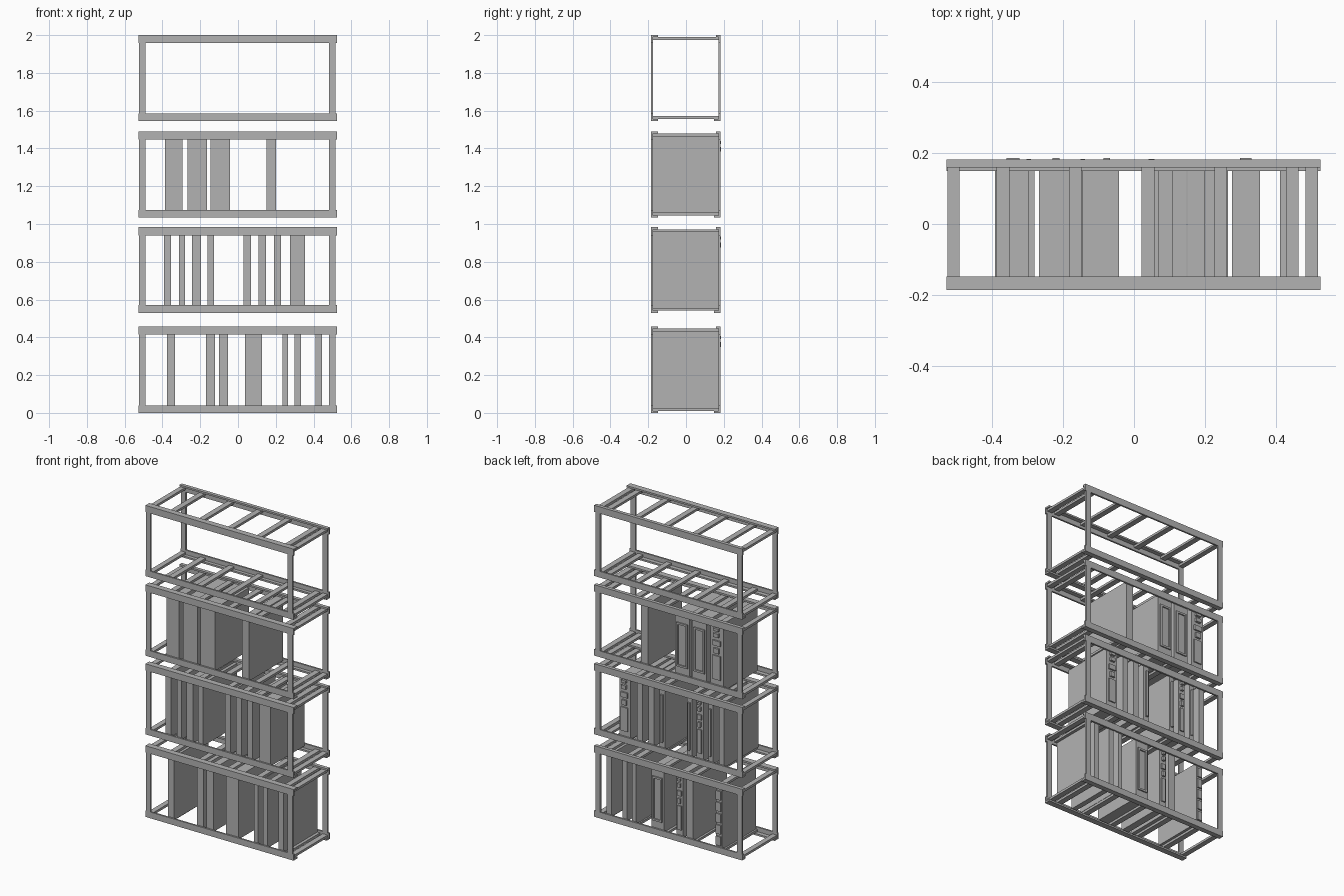
import bpy

cube = bpy.data.objects.get("Cube")
if cube:
    bpy.data.objects.remove(cube, do_unlink=True)

grey = bpy.data.materials.new("plain_grey")
grey.use_nodes = True
grey.diffuse_color = (0.45, 0.45, 0.45, 1)
grey.node_tree.nodes["Principled BSDF"].inputs["Base Color"].default_value = (0.45, 0.45, 0.45, 1)

FACES = ((0, 1, 3, 2), (4, 6, 7, 5), (0, 4, 5, 1), (2, 3, 7, 6), (0, 2, 6, 4), (1, 5, 7, 3))


def build(name, boxes):
    """One object from a list of boxes, each given as x, y and z ranges."""
    verts, faces = [], []
    for xs, ys, zs in boxes:
        base = len(verts)
        verts += [(x, y, z) for x in xs for y in ys for z in zs]
        faces += [[base + i for i in f] for f in FACES]
    mesh = bpy.data.meshes.new(name)
    mesh.from_pydata(verts, [], faces)
    mesh.materials.append(grey)
    obj = bpy.data.objects.new(name, mesh)
    bpy.context.collection.objects.link(obj)
    return obj


FRONT, BACK = -0.186, 0.182
PLATE = 0.011
RAIL_X = (-0.527, 0.525)
POSTS = ((-0.524, -0.491), (0.482, 0.517))
BARS = [(c - 0.018, c + 0.018) for c in (-0.368, -0.165, 0.039, 0.244, 0.445)]
CARD_Y = (FRONT + PLATE, BACK - PLATE)


def frame(tag, z0, z1):
    """Angle-section rails, flat corner posts and cross bars."""
    front_plate, back_plate = (FRONT, FRONT + PLATE), (BACK - PLATE, BACK)
    rails = []
    for plate in (front_plate, back_plate):
        rails += [(RAIL_X, plate, (z0, z0 + 0.04)), (RAIL_X, plate, (z1 - 0.043, z1))]
    for zs, back_edge in (((z0, z0 + PLATE), 0.149), ((z1 - PLATE, z1), 0.159)):
        rails += [(RAIL_X, (FRONT, -0.148), zs), (RAIL_X, (back_edge, BACK), zs)]
    build(tag + "_rails", rails)
    build(tag + "_posts", [(p, y, (z0 + 0.003, z1 - 0.003))
                           for p in POSTS for y in (front_plate, back_plate)])
    build(tag + "_cross_bars", [(b, CARD_Y, zs) for b in BARS + list(POSTS)
                                for zs in ((z0 + PLATE, z0 + 0.026), (z1 - 0.026, z1 - PLATE))])


def panel(tag, kind, x0, x1, z0, z1):
    """Raised fittings on the rear edge of a card."""
    w, h, y = x1 - x0, z1 - z0, CARD_Y[1]

    def piece(u0, u1, v0, v1, depth):
        return ((x0 + w * u0, x0 + w * u1), (y - 0.002, y + depth), (z0 + h * v0, z0 + h * v1))

    if kind == "border":
        parts = [piece(0.12, 0.24, 0.15, 0.85, 0.008), piece(0.76, 0.88, 0.15, 0.85, 0.008),
                 piece(0.24, 0.76, 0.15, 0.18, 0.008), piece(0.24, 0.76, 0.82, 0.85, 0.008)]
    elif kind == "ports":
        parts = [piece(0.2, 0.8, 0.12, 0.5, 0.008), piece(0.3, 0.7, 0.54, 0.62, 0.012),
                 piece(0.2, 0.8, 0.66, 0.74, 0.01), piece(0.3, 0.7, 0.8, 0.86, 0.015),
                 piece(0.3, 0.7, 0.9, 0.94, 0.015)]
    elif kind == "strip":
        parts = [piece(0.3, 0.7, 0.12, 0.88, 0.012)]
    else:
        parts = [piece(0.1, 0.9, 0.06 + 0.18 * i, 0.2 + 0.18 * i, 0.009) for i in range(5)]
    build(tag, parts)


# Cards per tier: left edge, right edge, rear fitting
LOWER = ((-0.375, -0.333, "stack"), (-0.169, -0.122, ""), (-0.1, -0.053, "ports"),
         (0.037, 0.127, "border"), (0.235, 0.264, ""), (0.299, 0.333, ""), (0.41, 0.444, ""))
MIDDLE = ((-0.391, -0.354, ""), (-0.312, -0.28, "strip"), (-0.243, -0.196, "ports"),
          (-0.161, -0.127, "strip"), (0.029, 0.069, "strip"), (0.108, 0.148, ""),
          (0.19, 0.227, ""), (0.275, 0.354, "ports"))
UPPER = ((-0.386, -0.295, "ports"), (-0.267, -0.164, "border"),
         (-0.145, -0.042, "border"), (0.151, 0.2, ""))
TIERS = (("lower", 0, 0.457, LOWER), ("middle", 0.53, 0.983, MIDDLE),
         ("upper", 1.035, 1.49, UPPER), ("top", 1.546, 2, ()))

for tag, z0, z1, cards in TIERS:
    frame(tag + "_frame", z0, z1)
    for n, (x0, x1, kind) in enumerate(cards, 1):
        low, high = z0 + 0.026, z1 - 0.026
        build(f"{tag}_card_{n}", [((x0, x1), CARD_Y, (low, high))])
        if kind:
            panel(f"{tag}_card_{n}_fittings", kind, x0, x1, low, high)
